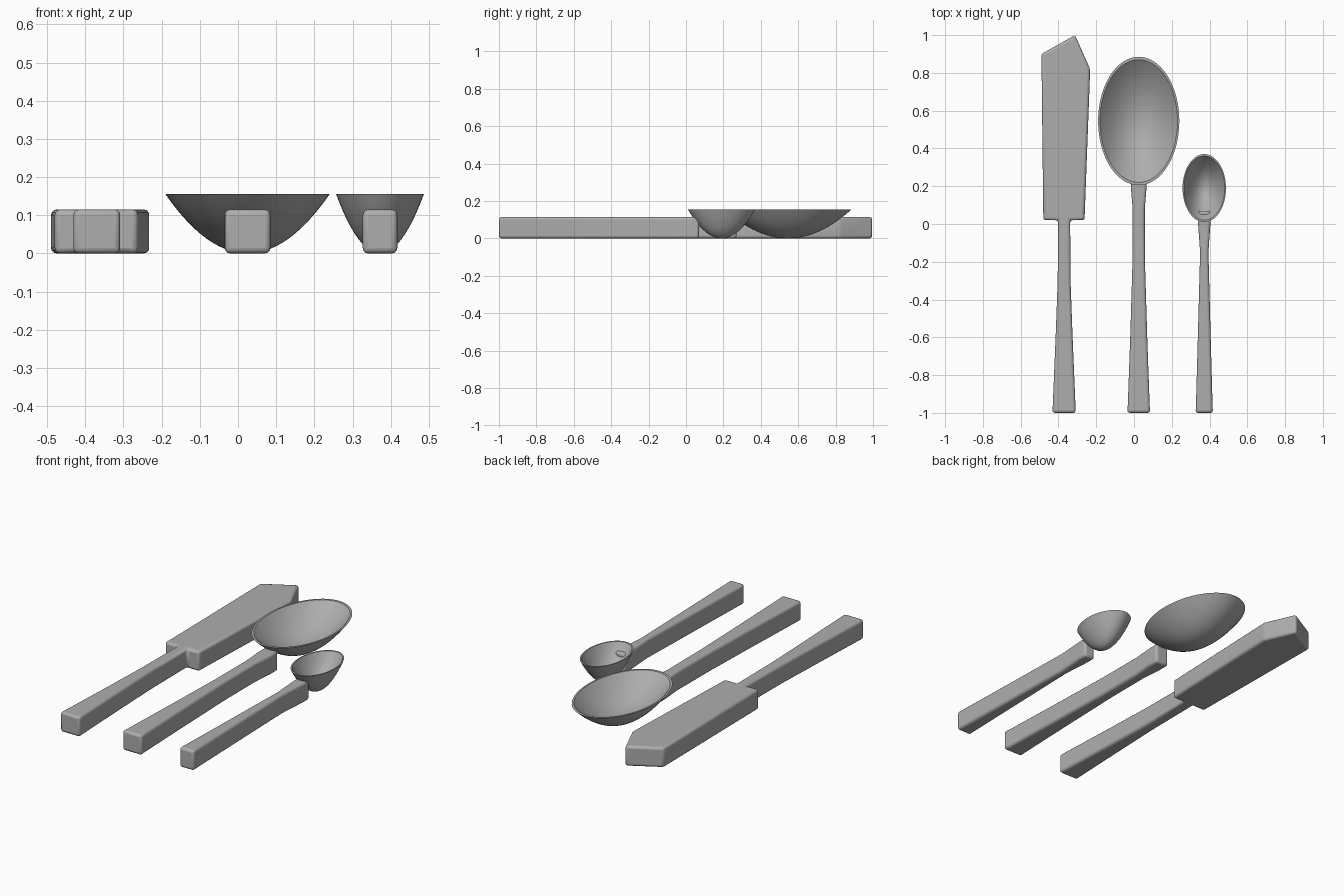
import bpy, bmesh, math

old = bpy.data.objects.get("Cube")
if old:
    bpy.data.objects.remove(old)

# Single plain grey for everything
grey = bpy.data.materials.new("plain grey")
grey.use_nodes = True
colour = (0.42, 0.42, 0.42, 1)
grey.diffuse_color = colour
grey.node_tree.nodes["Principled BSDF"].inputs["Base Color"].default_value = colour


def finish(bm, name):
    bmesh.ops.recalc_face_normals(bm, faces=bm.faces)
    mesh = bpy.data.meshes.new(name)
    bm.to_mesh(mesh)
    bm.free()
    mesh.materials.append(grey)
    obj = bpy.data.objects.new(name, mesh)
    bpy.context.collection.objects.link(obj)
    return obj


def smooth(obj, degrees):
    bpy.ops.object.select_all(action='DESELECT')
    obj.select_set(True)
    bpy.context.view_layer.objects.active = obj
    bpy.ops.object.shade_smooth_by_angle(angle=math.radians(degrees))


def slab(name, outline, height=0.115):
    """Extrude a plan outline and round its edges."""
    bm = bmesh.new()
    face = bm.faces.new([bm.verts.new((x, y, 0)) for x, y in outline])
    ext = bmesh.ops.extrude_face_region(bm, geom=[face])
    top = [v for v in ext["geom"] if isinstance(v, bmesh.types.BMVert)]
    bmesh.ops.translate(bm, verts=top, vec=(0, 0, height))
    obj = finish(bm, name)
    bevel = obj.modifiers.new("rounded edges", 'BEVEL')
    bevel.width = 0.014
    bevel.segments = 3
    bevel.limit_method = 'ANGLE'
    bevel.angle_limit = math.radians(25)
    smooth(obj, 35)
    return obj


def handle_sides(cx, widths):
    """Right side going back, and left side coming forward."""
    right = [(cx + w, y) for y, w in widths]
    left = [(cx - w, y) for y, w in reversed(widths)]
    return right, left


def bowl(name, cx, cy, rx, ry, rim, depth=0.155, floor=0.028):
    """Elliptical shell: outer curve, flat rim, shallower inner curve."""
    rings, sides = 14, 64
    levels = [(i / rings, depth * (i / rings) ** 2) for i in range(1, rings + 1)]
    levels += [(i / rings * (1 - rim), floor + (depth - floor) * (i / rings) ** 2)
               for i in range(rings, 0, -1)]
    bm = bmesh.new()
    loops = []
    for r, z in levels:
        loops.append([bm.verts.new((cx + rx * r * math.cos(a), cy + ry * r * math.sin(a), z))
                      for a in (2 * math.pi * k / sides for k in range(sides))])
    for a, b in zip(loops, loops[1:]):
        for k in range(sides):
            n = (k + 1) % sides
            bm.faces.new((a[k], a[n], b[n], b[k]))
    # Close the bottom and the inner floor
    for loop, z in ((loops[0], 0), (loops[-1], floor)):
        pole = bm.verts.new((cx, cy, z))
        for k in range(sides):
            bm.faces.new((loop[k], loop[(k + 1) % sides], pole))
    smooth(finish(bm, name), 35)


# Knife: handle and blade in one outline
right, left = handle_sides(-0.37, [(-1, 0.062), (-0.96, 0.06), (-0.6, 0.045),
                                   (-0.3, 0.034), (0.02, 0.032)])
blade = [(-0.262, 0.02), (-0.232, 0.82), (-0.312, 1.0), (-0.49, 0.9), (-0.48, 0.02)]
slab("knife", right + blade + left)

# Large spoon
right, left = handle_sides(0.025, [(-1, 0.061), (-0.96, 0.058), (-0.6, 0.045),
                                   (-0.2, 0.033), (0.08, 0.032), (0.2, 0.042), (0.27, 0.042)])
slab("large_spoon_handle", right + left)
bowl("large_spoon_bowl", 0.025, 0.545, 0.215, 0.34, 0.045)

# Small spoon
right, left = handle_sides(0.372, [(-1, 0.046), (-0.96, 0.044), (-0.6, 0.034),
                                   (-0.15, 0.022), (0.02, 0.034), (0.07, 0.034)])
slab("small_spoon_handle", right + left)
bowl("small_spoon_bowl", 0.372, 0.19, 0.115, 0.18, 0.055)
